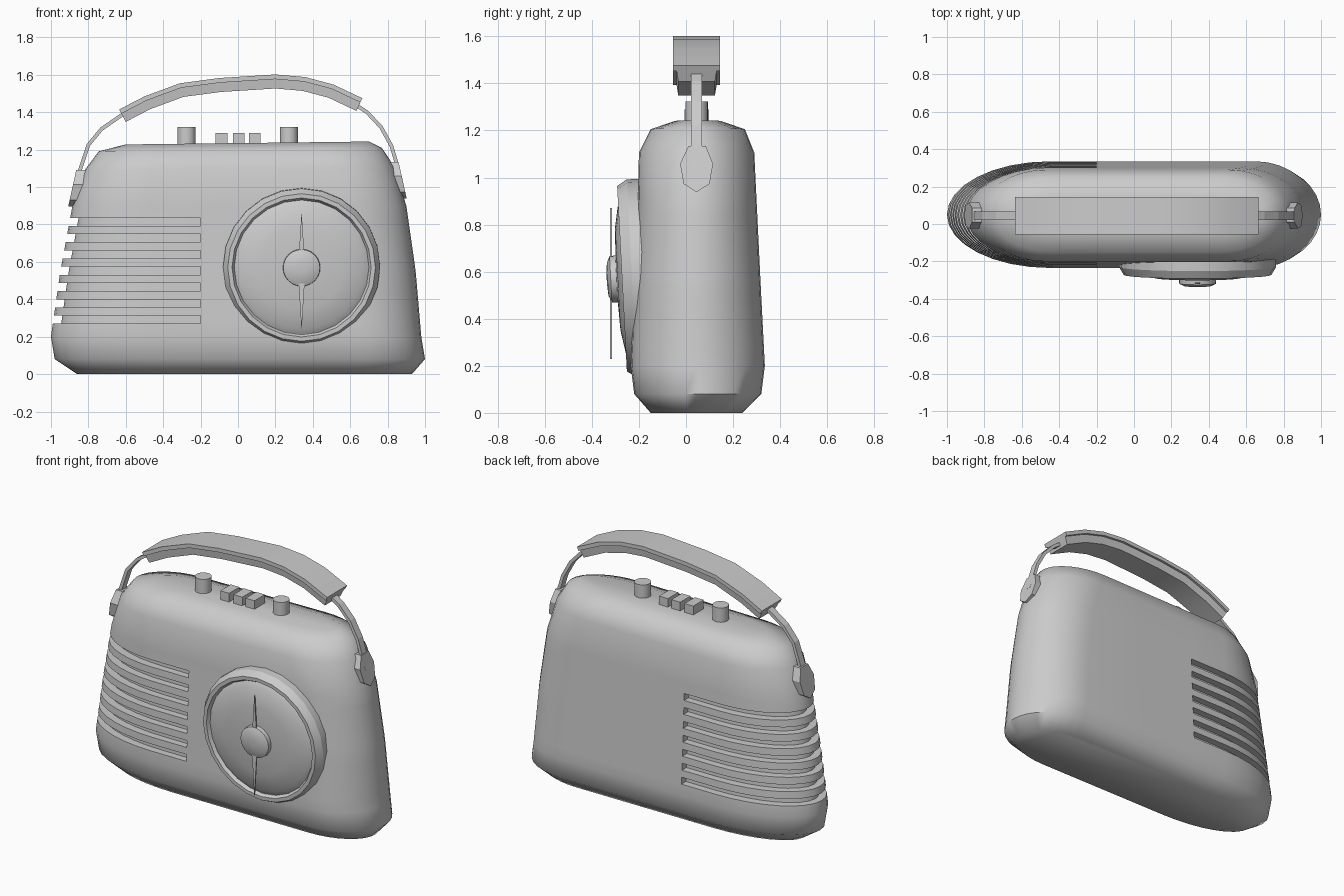
import bpy, bmesh
from math import sin, cos, pi, radians
from mathutils import Vector, Matrix

if "Cube" in bpy.data.objects:
    bpy.data.objects.remove(bpy.data.objects["Cube"])

CY = 0.045  # depth centre of the case and handle


def make(name, verts, faces, smooth=None):
    me = bpy.data.meshes.new(name)
    bm = bmesh.new()
    vs = [bm.verts.new(v) for v in verts]
    for f in faces:
        bm.faces.new([vs[i] for i in f])
    bmesh.ops.remove_doubles(bm, verts=bm.verts, dist=1e-5)
    bmesh.ops.recalc_face_normals(bm, faces=bm.faces)
    bm.to_mesh(me)
    bm.free()
    ob = bpy.data.objects.new(name, me)
    bpy.context.collection.objects.link(ob)
    if smooth:
        bpy.ops.object.select_all(action='DESELECT')
        ob.select_set(True)
        bpy.context.view_layer.objects.active = ob
        bpy.ops.object.shade_smooth_by_angle(angle=radians(smooth))
    return ob


def skin(name, rings, smooth=None):
    """Join equal closed rings into a capped solid."""
    n = len(rings[0])
    verts = [p for r in rings for p in r]
    faces = [(k * n + i, k * n + (i + 1) % n, (k + 1) * n + (i + 1) % n, (k + 1) * n + i)
             for k in range(len(rings) - 1) for i in range(n)]
    faces += [tuple(range(n)), tuple(range(len(verts) - n, len(verts)))]
    return make(name, verts, faces, smooth)


# Case: height, left, right, front, back, left corner length
keys = [
    (0.00, -0.86, 0.93, -0.15, 0.24, 0.50),
    (0.08, -0.98, 1.00, -0.22, 0.32, 0.55),
    (0.20, -1.00, 0.98, -0.235, 0.335, 0.55),
    (0.55, -0.95, 0.95, -0.222, 0.317, 0.52),
    (0.90, -0.885, 0.90, -0.205, 0.30, 0.42),
    (1.10, -0.82, 0.835, -0.20, 0.29, 0.35),
    (1.20, -0.745, 0.77, -0.15, 0.25, 0.30),
    (1.235, -0.60, 0.70, -0.05, 0.15, 0.25),
]


def section(z):
    for a, b in zip(keys, keys[1:]):
        if z <= b[0]:
            t = (z - a[0]) / (b[0] - a[0])
            return [p + (q - p) * t for p, q in zip(a, b)]
    return keys[-1]


def case_ring(z, inset):
    _, xl, xr, yf, yb, rl = section(z)
    cy, hy, rr = (yf + yb) / 2, (yb - yf) / 2, 0.33
    xi, hi = xl + inset, hy - inset        # louvred end, possibly recessed
    pts = [(-0.2, cy + hy), (-0.2, cy + hi)]
    for i in range(17):
        a = pi / 2 + pi * i / 16
        pts.append((xi + rl + rl * cos(a), cy + hi * sin(a)))
    pts += [(-0.2, cy - hi), (-0.2, cy - hy), (0.2, cy - hy)]
    for i in range(17):
        a = -pi / 2 + pi * i / 16
        pts.append((xr - rr + rr * cos(a), cy + hy * sin(a)))
    pts.append((0.2, cy + hy))
    tilt = 0.012 if z > 1 else 0
    return [(x, y, z + tilt * x) for x, y in pts]


levels = [(k[0], 0) for k in keys[:3]]
for i in range(7):                         # seven slots round the left end
    z0 = 0.27 + i * 0.087
    z1 = z0 + 0.043
    levels += [(z0, 0), (z0, 0.045), (z1, 0.045), (z1, 0)]
levels += [(k[0], 0) for k in keys[4:]]
skin("case", [case_ring(*l) for l in levels], 50)

# Tuning dial: turned rim, dished face and hub
profile = [(0.42, 0), (0.42, 0.05), (0.395, 0.092), (0.372, 0.092), (0.36, 0.072),
           (0.33, 0.09), (0.22, 0.11), (0.10, 0.115), (0.098, 0.14), (0.07, 0.153), (0.02, 0.157)]
turn = Matrix.Translation((0.34, -0.18, 0.575)) @ Matrix.Rotation(radians(3), 4, 'X')
skin("tuning_dial", [[turn @ Vector((r * cos(2 * pi * i / 24), -h, r * sin(2 * pi * i / 24)))
                      for i in range(24)] for r, h in profile], 30)

# Needle: slim diamond
diamond = [(0.34, 0.23), (0.36, 0.55), (0.34, 0.87), (0.32, 0.55)]
skin("dial_needle", [[(x, y, z) for x, z in diamond] for y in (-0.314, -0.322)])


# Handle parts: cross-section (across, along normal) swept on a path in the xz plane
def sweep(name, path, cross, smooth=None):
    pts = [Vector((x, 0, z)) for x, z in path]
    rings = []
    for i, p in enumerate(pts):
        d = (pts[min(i + 1, len(pts) - 1)] - pts[max(i - 1, 0)]).normalized()
        nrm = Vector((-d.z, 0, d.x))
        rings.append([p + nrm * h + Vector((0, CY + w, 0)) for w, h in cross])
    return skin(name, rings, smooth)


sweep("handle_grip",
      [(-0.635, 1.415), (-0.5, 1.485), (-0.31, 1.555), (-0.1, 1.583), (0.2, 1.602),
       (0.36, 1.588), (0.51, 1.548), (0.665, 1.475)],
      [(-0.1, 0), (0.1, 0), (0.1, -0.025), (0.085, -0.025), (0.078, -0.075),
       (-0.078, -0.075), (-0.085, -0.025), (-0.1, -0.025)], 30)
strap = [(-0.023, -0.01), (0.023, -0.01), (0.023, 0.01), (-0.023, 0.01)]
sweep("left_strap", [(-0.86, 1.0), (-0.845, 1.09), (-0.80, 1.225), (-0.73, 1.31), (-0.60, 1.40)], strap)
sweep("right_strap", [(0.60, 1.46), (0.69, 1.40), (0.765, 1.32), (0.82, 1.22), (0.85, 1.12), (0.87, 1.04)], strap)

# Handle anchors: pointed plates on each end
plate = [(-0.035, 0.195), (0.04, 0.195), (0.07, 0.12), (0.055, 0.035), (0, 0), (-0.055, 0.035), (-0.07, 0.12)]
for name, s, x0, z0 in (("left_anchor", -1, 0.908, 0.895), ("right_anchor", 1, 0.902, 0.938)):
    skin(name, [[(s * (x0 - t - 0.22 * h), CY + w, z0 + h) for w, h in plate] for t in (0, 0.06)])

# Top controls: two knobs and three push buttons
for name, x in (("left_knob", -0.275), ("right_knob", 0.272)):
    skin(name, [[(x + 0.048 * cos(2 * pi * i / 20), CY + 0.048 * sin(2 * pi * i / 20), z)
                 for i in range(20)] for z in (1.2, 1.322)], 30)
for i, x in enumerate((-0.088, 0.004, 0.09)):
    skin(f"push_button_{i + 1}", [[(x + a * 0.031, CY + b * 0.052, z)
         for a, b in ((-1, -1), (1, -1), (1, 1), (-1, 1))] for z in (1.2, 1.29)])
